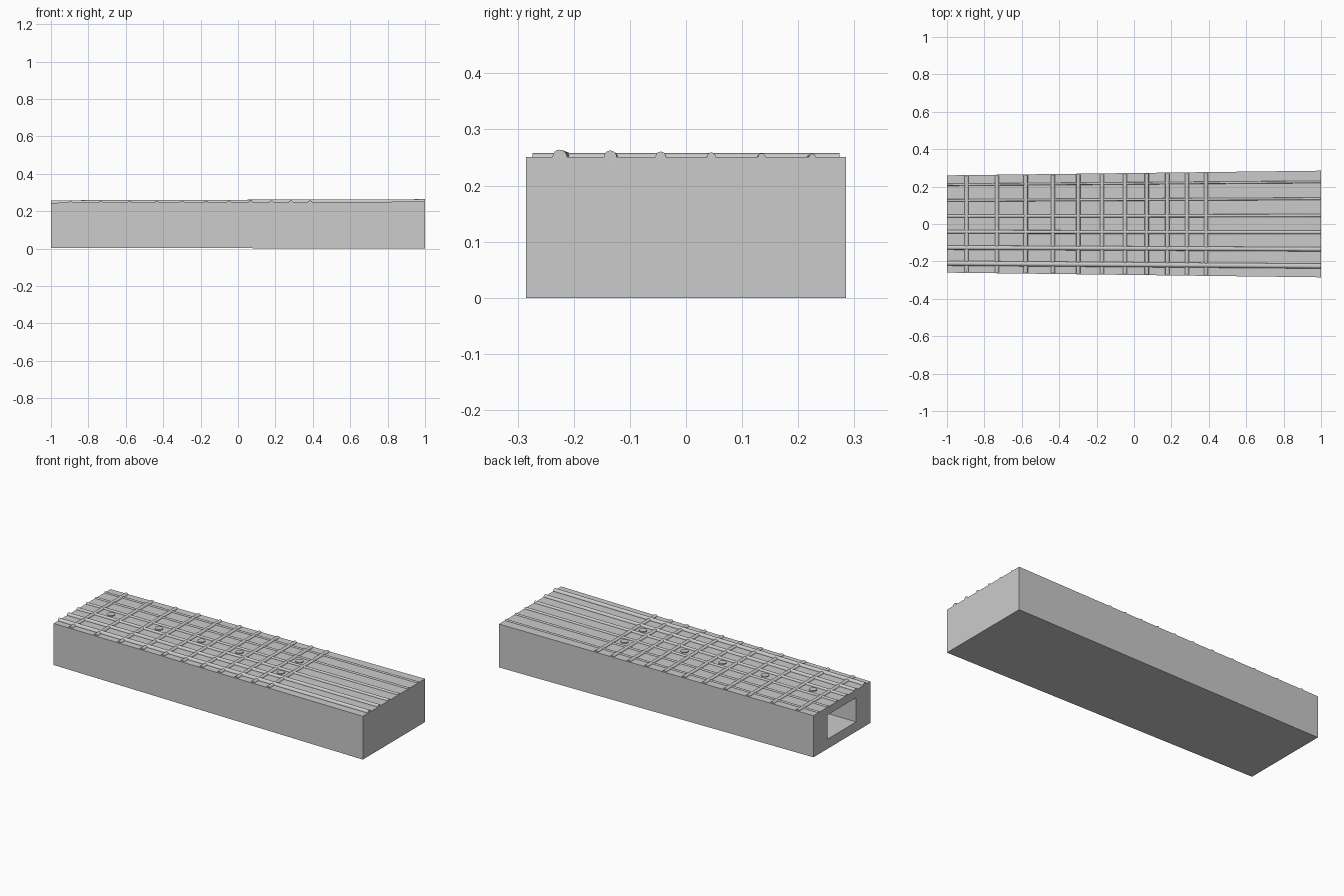
import bpy
import bmesh
from mathutils import Matrix, Vector

cube = bpy.data.objects.get("Cube")
if cube:
    bpy.data.objects.remove(cube, do_unlink=True)

# One plain material for every part
grey = bpy.data.materials.new("light grey")
grey.use_nodes = True
grey.diffuse_color = (0.6, 0.6, 0.6, 1)
grey.node_tree.nodes["Principled BSDF"].inputs["Base Color"].default_value = grey.diffuse_color


def top_z(x):
    return 0.248 + 0.003 * x


def half_width(x):
    return 0.2725 + 0.0125 * x


def finish(name, bm, smooth=False):
    mesh = bpy.data.meshes.new(name)
    bm.to_mesh(mesh)
    bm.free()
    mesh.materials.append(grey)
    obj = bpy.data.objects.new(name, mesh)
    bpy.context.collection.objects.link(obj)
    if smooth:
        bpy.ops.object.select_all(action='DESELECT')
        obj.select_set(True)
        bpy.context.view_layer.objects.active = obj
        bpy.ops.object.shade_smooth_by_angle()
    return obj


def rod(name, start, end, radius, height=None):
    """Round bar between two points, optionally flattened to a height."""
    start, end = Vector(start), Vector(end)
    axis = end - start
    turn = axis.to_track_quat('Z', 'Y').to_matrix().to_4x4()
    flat = Matrix.Scale((height or radius) / radius, 4, (0, 0, 1))
    bm = bmesh.new()
    bmesh.ops.create_cone(bm, cap_ends=True, segments=16, radius1=radius,
                          radius2=radius, depth=axis.length,
                          matrix=Matrix.Translation((start + end) / 2) @ flat @ turn)
    return finish(name, bm, True)


# Tapered neck block with a deep rectangular socket in its narrow end
bm = bmesh.new()
bmesh.ops.create_cube(bm, size=2)
for v in bm.verts:
    x = v.co.x
    v.co.y *= half_width(x)
    v.co.z = top_z(x) if v.co.z > 0 else 0.002 * (1 - x)
bm.normal_update()
end_face = min(bm.faces, key=lambda f: f.calc_center_median().x)
bmesh.ops.inset_individual(bm, faces=[end_face], thickness=0.05)
for v in end_face.verts:
    v.co.y = 0.13 if v.co.y > 0 else -0.13
    v.co.z = 0.2 if v.co.z > 0.125 else 0.06
bm.normal_update()
bmesh.ops.inset_individual(bm, faces=[end_face], thickness=0, depth=-1.9)
finish("neck_block", bm)

# Frets, closer together toward the wide end
frets = [-0.895, -0.733, -0.579, -0.434, -0.298, -0.171, -0.048, 0.068, 0.178, 0.283, 0.385]
for i, x in enumerate(frets):
    w = half_width(x) - 0.004
    rod(f"fret_{i + 1}", (x, -w, top_z(x)), (x, w, top_z(x)), 0.011, 0.0085)

# Strings fan out slightly and get thinner toward +y
radii = [0.013, 0.0115, 0.0095, 0.008, 0.0065, 0.006]
for i, r in enumerate(radii):
    k = i - 2.5
    rod(f"string_{i + 1}", (-1, k * 0.084, top_z(-1)), (1, k * 0.09, top_z(1)), r)

# Round position markers between the frets
spots = [(0, 0), (2, 0), (4, 0), (6, 0), (9, -0.085), (9, 0.085)]
for i, (n, y) in enumerate(spots):
    x = (frets[n] + frets[n + 1]) / 2
    z = top_z(x)
    bm = bmesh.new()
    bmesh.ops.create_cone(bm, cap_ends=True, segments=24, radius1=0.021, radius2=0.021,
                          depth=0.01, matrix=Matrix.Translation((x, y, z)))
    finish(f"marker_{i + 1}", bm, True)
